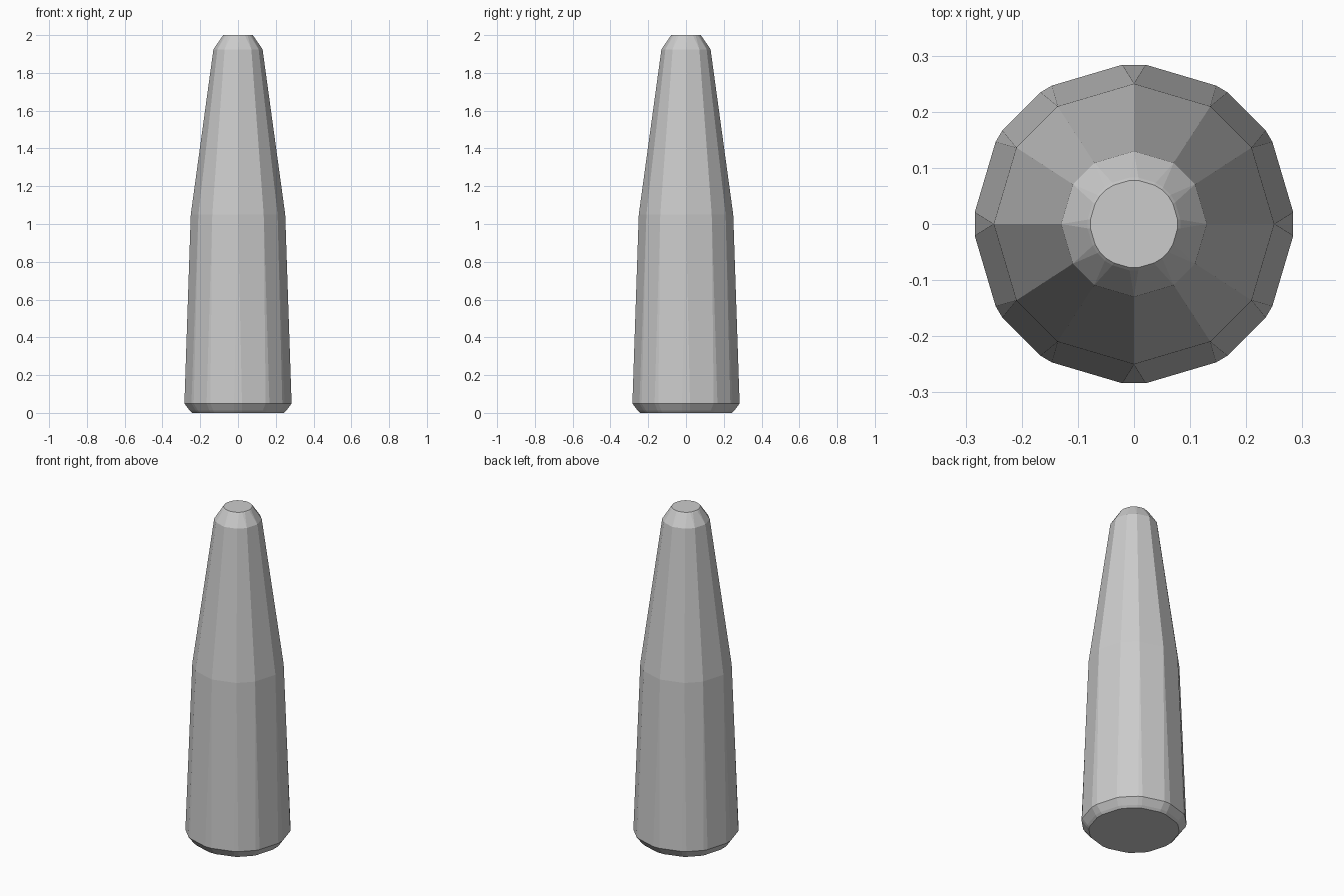
import bpy, bmesh
from math import cos, sin, radians
from mathutils import Vector

if "Cube" in bpy.data.objects:
    bpy.data.objects.remove(bpy.data.objects["Cube"])

# Twelve uneven corner directions around the post
ANGLES = [q * 90 + a for q in range(4) for a in (0, 33, 57)]

# Profile: corner radius, height, corner split on the axes, corner split elsewhere
PROFILE = [
    (0.250, 0.0, 0.022, 0.012),
    (0.262, 0.012, 0.022, 0.012),
    (0.290, 0.05, 0.022, 0.012),
    (0.250, 1.05, 0.0, 0.0),
    (0.130, 1.925, 0.0, 0.0),
    (0.085, 1.994, 0.008, 0.008),
    (0.080, 2.0, 0.008, 0.008),
]


def ring(bm, r, z, split_axis, split_other):
    """Ring whose corners are each cut into two points along the edges."""
    pts = [Vector((r * cos(radians(a)), r * sin(radians(a)), z)) for a in ANGLES]
    verts = []
    for i, p in enumerate(pts):
        s = split_axis if i % 3 == 0 else split_other
        for q in (pts[i - 1], pts[(i + 1) % len(pts)]):
            verts.append(bm.verts.new(p + (q - p).normalized() * s))
    return verts


# Tapered post
bm = bmesh.new()
rings = [ring(bm, *row) for row in PROFILE]
for low, high in zip(rings, rings[1:]):
    n = len(low)
    for i in range(n):
        j = (i + 1) % n
        bm.faces.new((low[i], low[j], high[j], high[i]))
bm.faces.new(rings[0][::-1])
bm.faces.new(rings[-1])

# Merge unsplit corners
bmesh.ops.remove_doubles(bm, verts=bm.verts, dist=0.0005)
bmesh.ops.recalc_face_normals(bm, faces=bm.faces)
mesh = bpy.data.meshes.new("tapered_post")
bm.to_mesh(mesh)
bm.free()
bpy.context.collection.objects.link(bpy.data.objects.new("tapered_post", mesh))
